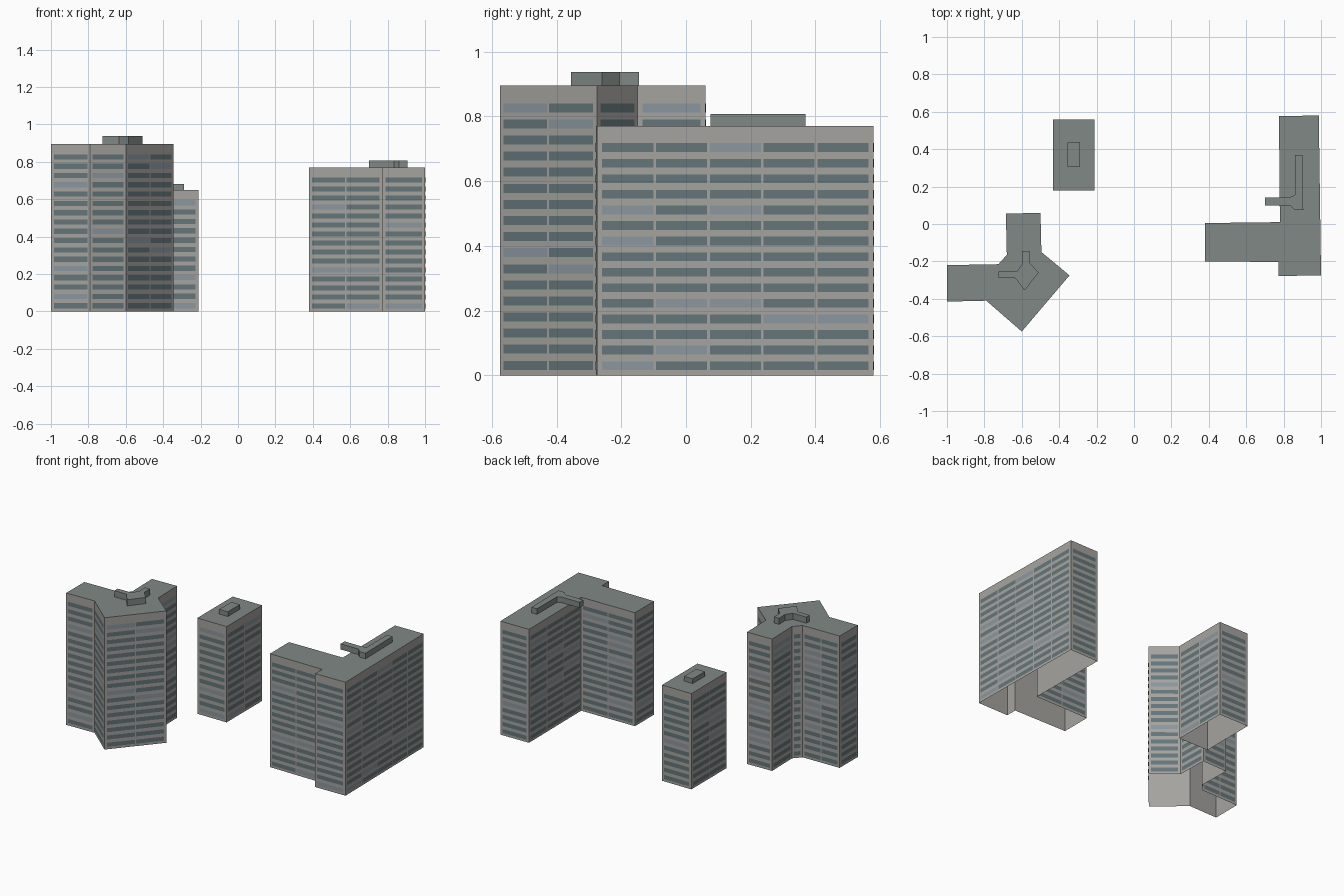
import bpy, bmesh, math, random
from mathutils import Vector

if "Cube" in bpy.data.objects:
    bpy.data.objects.remove(bpy.data.objects["Cube"])

random.seed(4)


def material(name, rgb):
    m = bpy.data.materials.new(name)
    m.diffuse_color = (*rgb, 1.0)
    m.use_nodes = True
    m.node_tree.nodes["Principled BSDF"].inputs["Base Color"].default_value = m.diffuse_color
    return m


CONCRETE = material("concrete", (0.38, 0.37, 0.35))
ROOF = material("roof_felt", (0.22, 0.25, 0.235))
GLASS = material("dark_glass", (0.13, 0.18, 0.195))
BLIND = material("pale_glass", (0.26, 0.31, 0.345))


def finish(name, bm, mats):
    mesh = bpy.data.meshes.new(name)
    bm.to_mesh(mesh)
    bm.free()
    for m in mats:
        mesh.materials.append(m)
    obj = bpy.data.objects.new(name, mesh)
    bpy.context.collection.objects.link(obj)
    return obj


def counter_clockwise(outline):
    area = sum(a[0] * b[1] - b[0] * a[1]
               for a, b in zip(outline, outline[1:] + outline[:1]))
    return outline if area > 0 else outline[::-1]


def shell(name, outline, z0, z1, mats):
    """Walls and roof over an outline, open underneath."""
    pts = counter_clockwise(outline)
    bm = bmesh.new()
    low = [bm.verts.new((x, y, z0)) for x, y in pts]
    high = [bm.verts.new((x, y, z1)) for x, y in pts]
    n = len(pts)
    for i in range(n):
        j = (i + 1) % n
        bm.faces.new((low[i], low[j], high[j], high[i]))
    top = bm.faces.new(high)
    top.material_index = 1
    return finish(name, bm, mats)


def windows(name, outline, height, floors):
    """Window strips on every wall; the top storey is a blank parapet."""
    pts = counter_clockwise(outline)
    bm = bmesh.new()
    storey = height / floors
    for a, b in zip(pts, pts[1:] + pts[:1]):
        a, b = Vector((*a, 0)), Vector((*b, 0))
        length = (b - a).length
        along = (b - a).normalized()
        out = Vector((along.y, -along.x, 0)) * 0.0015
        cols = max(1, round(length / 0.18))
        margin = min(0.012, length * 0.12)
        pitch = (length - 2 * margin) / cols
        for row in range(floors - 1):
            z0, z1 = (row + 0.34) * storey, (row + 0.9) * storey
            for c in range(cols):
                s0 = margin + c * pitch + 0.004
                s1 = margin + (c + 1) * pitch - 0.004
                quad = [a + along * s + out + Vector((0, 0, z))
                        for s, z in ((s0, z0), (s1, z0), (s1, z1), (s0, z1))]
                face = bm.faces.new([bm.verts.new(p) for p in quad])
                face.material_index = int(random.random() < 0.15)
    finish(name, bm, (GLASS, BLIND))


def building(name, outline, height, floors, plant, plant_top):
    shell(name + "_walls", outline, 0, height, (CONCRETE, ROOF))
    windows(name + "_windows", outline, height, floors)
    shell(name + "_roof_plant", plant, height, plant_top, (ROOF, ROOF))


# Three-winged tower
building("tower",
         [(-1.0, -.415), (-.79, -.41), (-.6, -.575), (-.345, -.275),
          (-.495, -.15), (-.5, .06), (-.685, .055), (-.68, -.165),
          (-.725, -.215), (-1.0, -.22)],
         .895, 18,
         [(-.725, -.29), (-.635, -.29), (-.585, -.355), (-.51, -.26),
          (-.56, -.205), (-.56, -.145), (-.598, -.145), (-.595, -.21),
          (-.625, -.253), (-.725, -.255)],
         .937)

# Small rectangular block
building("small_block",
         [(-.432, .18), (-.212, .18), (-.212, .56), (-.432, .56)],
         .65, 13,
         [(-.355, .305), (-.29, .305), (-.29, .435), (-.355, .435)],
         .682)

# L-shaped slab, its roof plant overhangs the inner corner
building("slab",
         [(.38, -.2), (.773, -.203), (.773, -.278), (1.0, -.275),
          (.988, .58), (.775, .577), (.78, .01), (.38, .005)],
         .77, 16,
         [(.70, .10), (.835, .10), (.86, .075), (.905, .075),
          (.90, .37), (.86, .37), (.86, .155), (.835, .143), (.70, .143)],
         .808)
